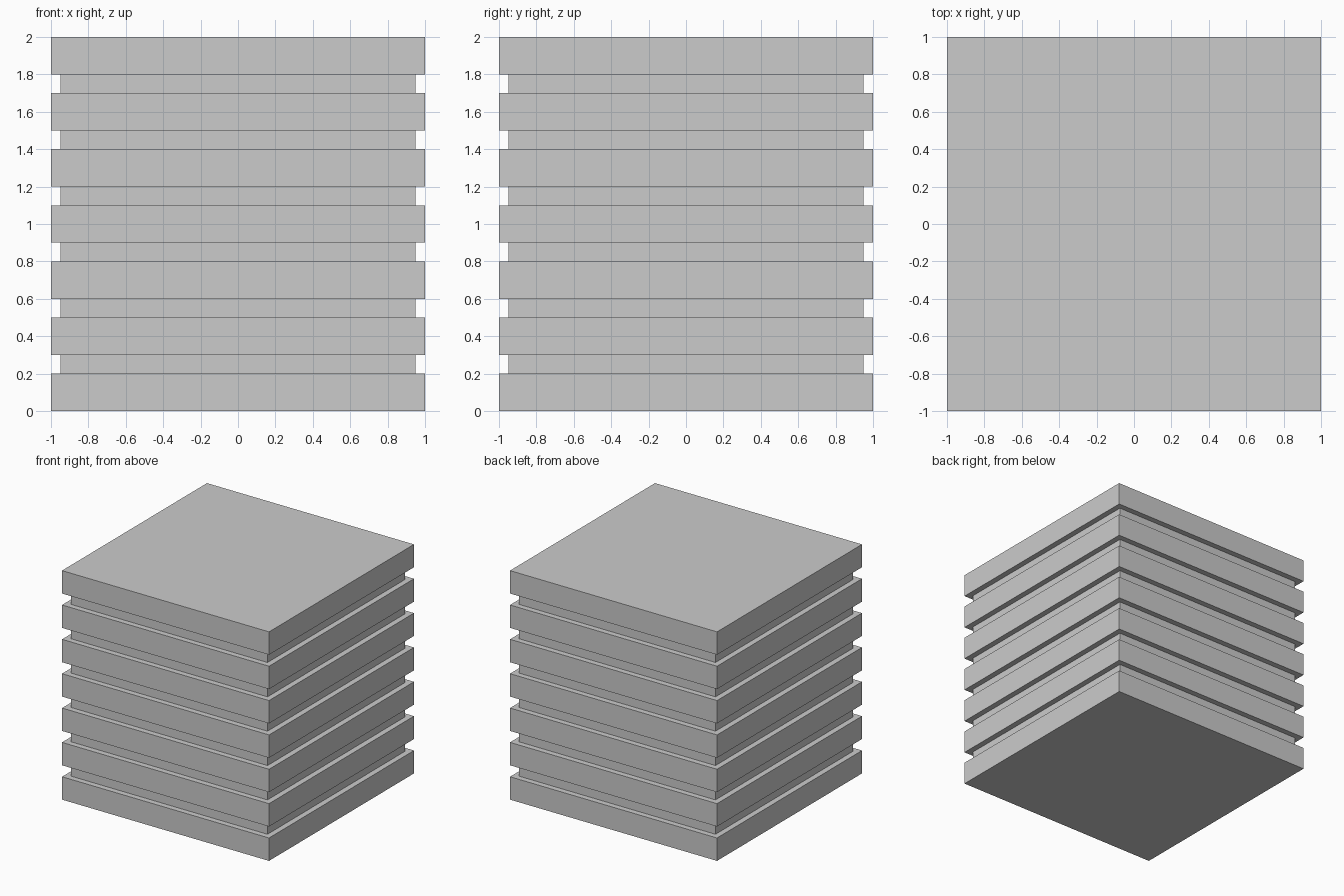
import bpy, bmesh

if "Cube" in bpy.data.objects:
    bpy.data.objects.remove(bpy.data.objects["Cube"])

SLABS = 7          # wide square layers
SLAB_H = 0.2       # slab thickness
GAP_H = 0.1        # groove height
OUTER = 1.0        # slab half width
INNER = 0.95       # groove half width


def square_ring(bm, half, z):
    corners = ((-1, -1), (1, -1), (1, 1), (-1, 1))
    return [bm.verts.new((x * half, y * half, z)) for x, y in corners]


bm = bmesh.new()

# Square rings from bottom to top: each slab, then the recessed groove above it
rings = []
for i in range(SLABS):
    z0 = i * (SLAB_H + GAP_H)
    z1 = z0 + SLAB_H
    rings += [square_ring(bm, OUTER, z0), square_ring(bm, OUTER, z1)]
    if i < SLABS - 1:
        rings += [square_ring(bm, INNER, z1), square_ring(bm, INNER, z1 + GAP_H)]

# Walls and ledges between neighbouring rings
for a, b in zip(rings, rings[1:]):
    for k in range(4):
        n = (k + 1) % 4
        bm.faces.new((a[k], a[n], b[n], b[k]))

# Closed bottom and top
bm.faces.new(rings[0][::-1])
bm.faces.new(rings[-1])
bmesh.ops.recalc_face_normals(bm, faces=bm.faces[:])

mesh = bpy.data.meshes.new("grooved_block")
bm.to_mesh(mesh)
bm.free()
block = bpy.data.objects.new("grooved_block", mesh)
bpy.context.collection.objects.link(block)
